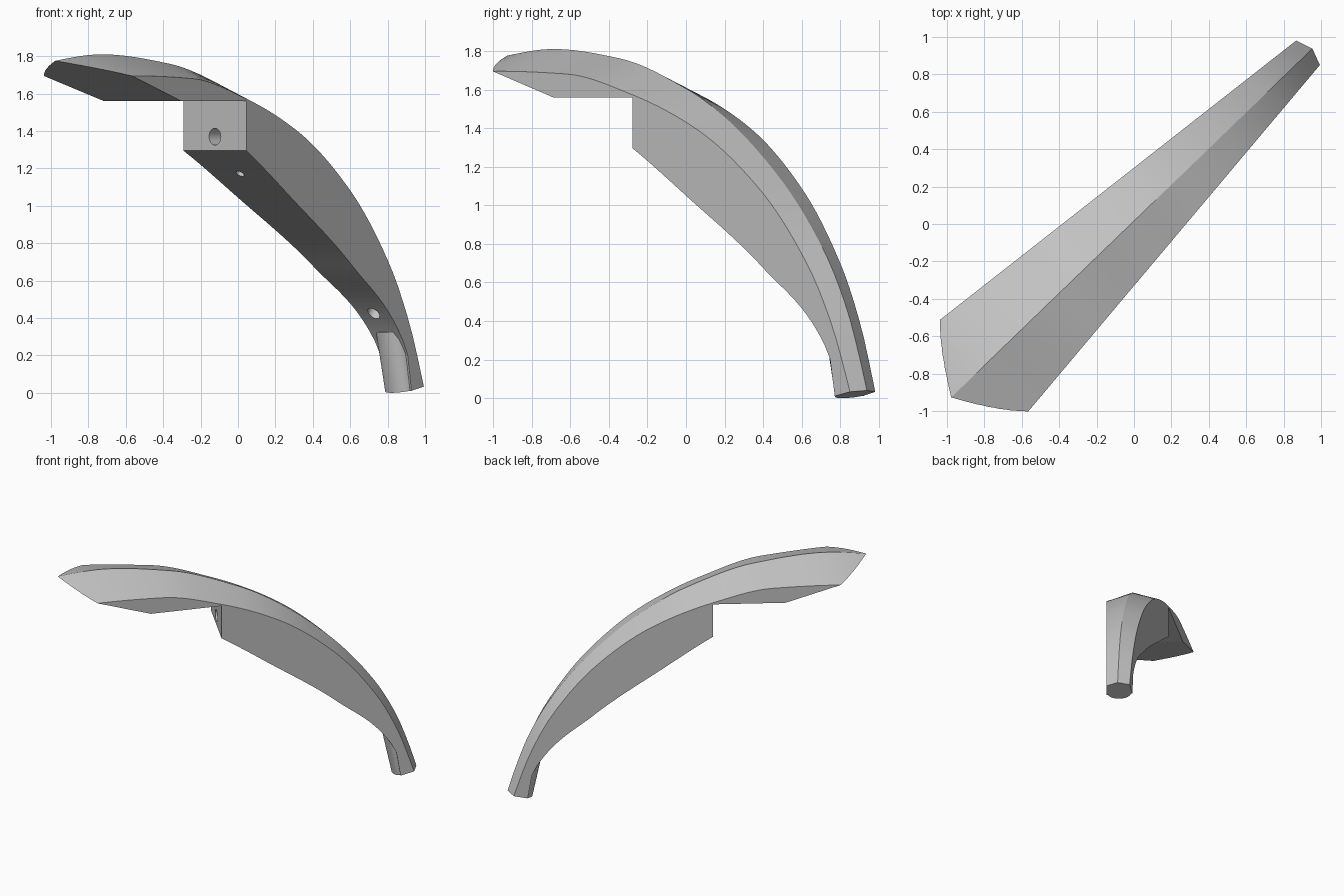
import bpy, bmesh, math
from mathutils import Matrix, Vector

cube = bpy.data.objects.get("Cube")
if cube:
    bpy.data.objects.remove(cube, do_unlink=True)

grey = bpy.data.materials.new("plain_grey")
grey.use_nodes = True
GREY = (0.55, 0.55, 0.55, 1)
grey.diffuse_color = GREY
grey.node_tree.nodes["Principled BSDF"].inputs["Base Color"].default_value = GREY

# Local frame: x runs along the arch, y across it; the arch stands diagonally
PLACE = Matrix.Rotation(math.radians(44), 4, 'Z') @ Matrix.Translation((0, 0.012, 0))


def make_object(name, bm):
    bmesh.ops.recalc_face_normals(bm, faces=bm.faces)
    bm.transform(PLACE)
    mesh = bpy.data.meshes.new(name)
    bm.to_mesh(mesh)
    bm.free()
    mesh.materials.append(grey)
    ob = bpy.data.objects.new(name, mesh)
    bpy.context.collection.objects.link(ob)
    return ob


def smooth_curve(pts):
    """Monotone cubic through (x, z) points, returned as a function."""
    secs = [(b[1] - a[1]) / (b[0] - a[0]) for a, b in zip(pts, pts[1:])]
    slopes = [secs[0]]
    for p, q in zip(secs, secs[1:]):
        slopes.append(2 * p * q / (p + q) if p * q > 0 else 0)
    slopes.append(secs[-1])

    def f(x):
        i = max(k for k in range(len(pts) - 1) if k == 0 or pts[k][0] <= x)
        (x0, z0), (x1, z1) = pts[i], pts[i + 1]
        h = x1 - x0
        t = (x - x0) / h
        return (z0 * (1 + 2 * t) * (1 - t) ** 2 + z1 * t * t * (3 - 2 * t)
                + h * slopes[i] * t * (1 - t) ** 2 + h * slopes[i + 1] * t * t * (t - 1))
    return f


def prism(name, profile, half):
    """Side profile extruded across the arch."""
    bm = bmesh.new()
    rings = [[bm.verts.new((x, y, z)) for x, z in profile] for y in (-half, half)]
    n = len(profile)
    for ring in rings:
        bm.faces.new(ring)
    for i in range(n):
        j = (i + 1) % n
        bm.faces.new((rings[0][i], rings[0][j], rings[1][j], rings[1][i]))
    return make_object(name, bm)


def rod(name, start, axis, length, radius, squash=1.0):
    """Cylinder from start along axis, optionally flattened along the arch."""
    bm = bmesh.new()
    axis = Vector(axis).normalized()
    turn = Vector((0, 0, 1)).rotation_difference(axis).to_matrix().to_4x4()
    m = (Matrix.Translation(start) @ turn @ Matrix.Diagonal((squash, 1, 1, 1))
         @ Matrix.Translation((0, 0, length / 2)))
    bmesh.ops.create_cone(bm, cap_ends=True, segments=40, radius1=radius,
                          radius2=radius, depth=length, matrix=m)
    return make_object(name, bm)


def combine(target, tool, operation):
    mod = target.modifiers.new("combine", 'BOOLEAN')
    mod.operation = operation
    mod.solver = 'EXACT'
    mod.object = tool
    bpy.context.view_layer.objects.active = target
    bpy.ops.object.modifier_apply(modifier=mod.name)
    bpy.data.objects.remove(tool, do_unlink=True)


# Curves of the ridge, the two side edges and the underside
ridge = smooth_curve([(-1.5, 1.755), (-1.0, 1.81), (-.5, 1.76), (0, 1.6), (.28, 1.455),
                      (.7, 1.13), (1.02, .76), (1.187, .465), (1.28, .22), (1.34, .03),
                      (1.37, -.08)])
edge = smooth_curve([(-1.5, 1.66), (-1.06, 1.695), (-.6, 1.68), (-.168, 1.575), (.28, 1.39),
                     (.7, 1.08), (1.02, .69), (1.187, .37), (1.3, .05), (1.37, -.17)])
under = smooth_curve([(-1.5, 1.52), (-.5, 1.49), (-.16, 1.295), (.2, 1.05), (.72, .675),
                      (1.165, .225), (1.2, 0), (1.37, -.4)])

# Arch body: five-sided tapering loft
bm = bmesh.new()
STEPS = 72
rings = []
for i in range(STEPS + 1):
    x = -1.5 + 2.87 * i / STEPS
    half = 0.226 - 0.1034 * x
    section = [(0, ridge(x)), (half, edge(x)), (half, under(x)),
               (-half, under(x)), (-half, edge(x))]
    rings.append([bm.verts.new((x, y, z)) for y, z in section])
for a, b in zip(rings, rings[1:]):
    for k in range(5):
        j = (k + 1) % 5
        bm.faces.new((a[k], a[j], b[j], b[k]))
bm.faces.new(rings[0])
bm.faces.new(rings[-1])
arch = make_object("arch_body", bm)

# Notch under the wide end, with its sloping front cut
combine(arch, prism("notch_cutter", [(-2, 1), (-.16, 1), (-.16, 1.56), (-.697, 1.56),
                                     (-2, 1.992)], 1), 'DIFFERENCE')
# Slanted foot cut
combine(arch, prism("foot_cutter", [(1, -.032), (1.6, .096), (1.6, -1), (1, -1)], 1),
        'DIFFERENCE')
# Round post at the foot
combine(arch, rod("foot_post", (1.215, 0, .014), (-.21, 0, .98), .33, .092, .7), 'UNION')

# Bored holes in the step face and the underside
combine(arch, rod("step_hole", (-.3, 0, 1.37), (1, 0, 0), .4, .045), 'DIFFERENCE')
for x, z, r in ((.025, 1.17, .024), (1.0, .4, .038)):
    start = (x - .62 * .08, 0, z - .78 * .08)
    combine(arch, rod("under_hole", start, (.62, 0, .78), .25, r), 'DIFFERENCE')

bpy.ops.object.select_all(action='DESELECT')
arch.select_set(True)
bpy.context.view_layer.objects.active = arch
bpy.ops.object.shade_smooth_by_angle(angle=math.radians(15))
